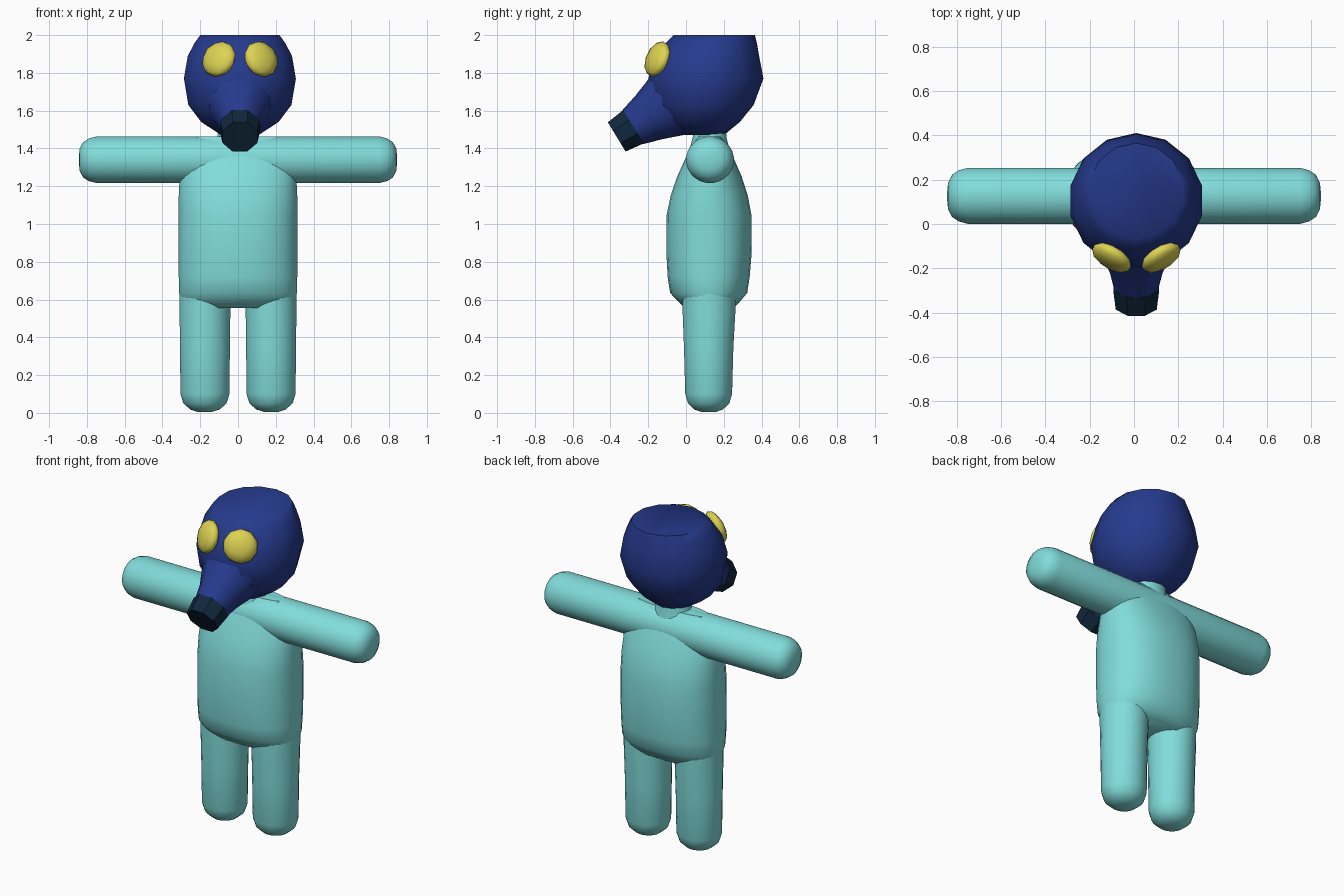
import bpy, bmesh, math
from mathutils import Vector, Matrix

if "Cube" in bpy.data.objects:
    bpy.data.objects.remove(bpy.data.objects["Cube"])


def material(name, rgb):
    m = bpy.data.materials.new(name)
    m.diffuse_color = (*rgb, 1)
    m.use_nodes = True
    m.node_tree.nodes["Principled BSDF"].inputs["Base Color"].default_value = m.diffuse_color
    return m


TEAL = material("teal suit", (0.22, 0.72, 0.71))
NAVY = material("navy mask", (0.019, 0.043, 0.27))
DARK = material("dark filter", (0.005, 0.021, 0.046))
YELLOW = material("yellow lens", (0.72, 0.65, 0.085))


def finish(name, bm, mat, angle):
    bmesh.ops.recalc_face_normals(bm, faces=bm.faces)
    me = bpy.data.meshes.new(name)
    bm.to_mesh(me)
    bm.free()
    me.materials.append(mat)
    ob = bpy.data.objects.new(name, me)
    bpy.context.collection.objects.link(ob)
    bpy.ops.object.select_all(action='DESELECT')
    ob.select_set(True)
    bpy.context.view_layer.objects.active = ob
    bpy.ops.object.shade_smooth_by_angle(angle=math.radians(angle))
    return ob


def loft(name, rings, mat, sides=24, frame=Matrix(), power=2.0, angle=50):
    """Skin rings (z, centre y, x radius, y radius) stacked along the frame's z axis."""
    bm = bmesh.new()
    loops = []
    for z, cy, rx, ry in rings:
        loop = []
        for i in range(sides):
            a = 2 * math.pi * (i + 0.5) / sides
            c, s = math.cos(a), math.sin(a)
            x = rx * math.copysign(abs(c) ** (2 / power), c)
            y = ry * math.copysign(abs(s) ** (2 / power), s)
            loop.append(bm.verts.new(frame @ Vector((x, cy + y, z))))
        loops.append(loop)
    for a, b in zip(loops, loops[1:]):
        for i in range(sides):
            j = (i + 1) % sides
            bm.faces.new((a[i], a[j], b[j], b[i]))
    bm.faces.new(loops[0])
    bm.faces.new(loops[-1])
    return finish(name, bm, mat, angle)


def aimed(origin, direction):
    return Matrix.Translation(origin) @ Vector(direction).to_track_quat('Z', 'Y').to_matrix().to_4x4()


# Torso: full belly tapering to thin shoulders
loft("torso", [(0.555, 0.125, 0.27, 0.13), (0.59, 0.122, 0.30, 0.165),
               (0.635, 0.12, 0.313, 0.205), (0.72, 0.12, 0.315, 0.218),
               (0.85, 0.122, 0.315, 0.227), (1.05, 0.122, 0.315, 0.225),
               (1.15, 0.123, 0.315, 0.205), (1.25, 0.124, 0.31, 0.172),
               (1.34, 0.125, 0.30, 0.132), (1.42, 0.125, 0.28, 0.095),
               (1.462, 0.125, 0.24, 0.06)], TEAL, 32, power=2.3)
# Neck
loft("neck", [(1.38, 0.125, 0.13, 0.11), (1.46, 0.125, 0.11, 0.09),
              (1.54, 0.125, 0.10, 0.085)], TEAL)

for side, word in ((-1, "left"), (1, "right")):
    # Arm with rounded end
    arm = [(0.0, 0, 0.124, 0.127), (0.75, 0, 0.124, 0.127), (0.79, 0, 0.114, 0.116),
           (0.82, 0, 0.094, 0.096), (0.838, 0, 0.06, 0.06), (0.842, 0, 0.02, 0.02)]
    frame = (Matrix.Translation((0, 0.127, 1.34))
             @ Matrix.Rotation(side * math.pi / 2, 4, 'Y')
             @ Matrix.Rotation(math.pi / 2, 4, 'Z'))
    # the frame swaps the two cross radii, so give y depth to local x
    loft(word + "_arm", [(z, c, ry, rx) for z, c, rx, ry in arm], TEAL,
         frame=frame @ Matrix.Rotation(-math.pi / 2, 4, 'Z') @ Matrix.Rotation(math.pi / 2, 4, 'Z'))
    # Leg with rounded foot
    loft(word + "_leg", [(0.004, 0.12, 0.035, 0.035), (0.018, 0.12, 0.078, 0.076),
                         (0.05, 0.12, 0.115, 0.11), (0.10, 0.12, 0.131, 0.125),
                         (0.35, 0.12, 0.133, 0.132), (0.56, 0.122, 0.136, 0.142),
                         (0.75, 0.122, 0.136, 0.14)],
         TEAL, frame=Matrix.Translation((side * 0.175, 0, 0)))
    # Domed eye lens, turned outward and up
    bm = bmesh.new()
    bmesh.ops.create_icosphere(bm, subdivisions=2, radius=1)
    normal = Vector((side * 0.48, -0.80, 0.35))
    place = aimed((0.011 + side * 0.112, -0.152, 1.873), normal)
    bmesh.ops.transform(bm, matrix=place @ Matrix.Diagonal((0.1, 0.1, 0.042, 1)), verts=bm.verts)
    finish(word + "_eye_lens", bm, YELLOW, 60)

# Mask head: low-poly ball with a flat top
loft("head", [(1.47, 0.09, 0.10, 0.11), (1.54, 0.085, 0.21, 0.20),
              (1.63, 0.09, 0.28, 0.268), (1.77, 0.105, 0.304, 0.305),
              (1.89, 0.115, 0.283, 0.272), (1.96, 0.135, 0.245, 0.24),
              (2.0, 0.15, 0.215, 0.215)], NAVY, 14,
     Matrix.Translation((0.01, 0, 0)), angle=60)

# Snout and filter share one slanted axis
axis = aimed((0.01, -0.283, 1.512), (0, -0.854, -0.52))
loft("snout", [(-0.35, 0, 0.22, 0.22), (-0.20, 0, 0.168, 0.172),
               (-0.10, 0, 0.125, 0.135), (0.0, 0, 0.103, 0.105)], NAVY, 10, axis, angle=60)
loft("filter", [(-0.005, 0, 0.112, 0.112), (0.098, 0, 0.10, 0.098)],
     DARK, 8, axis, angle=30)
